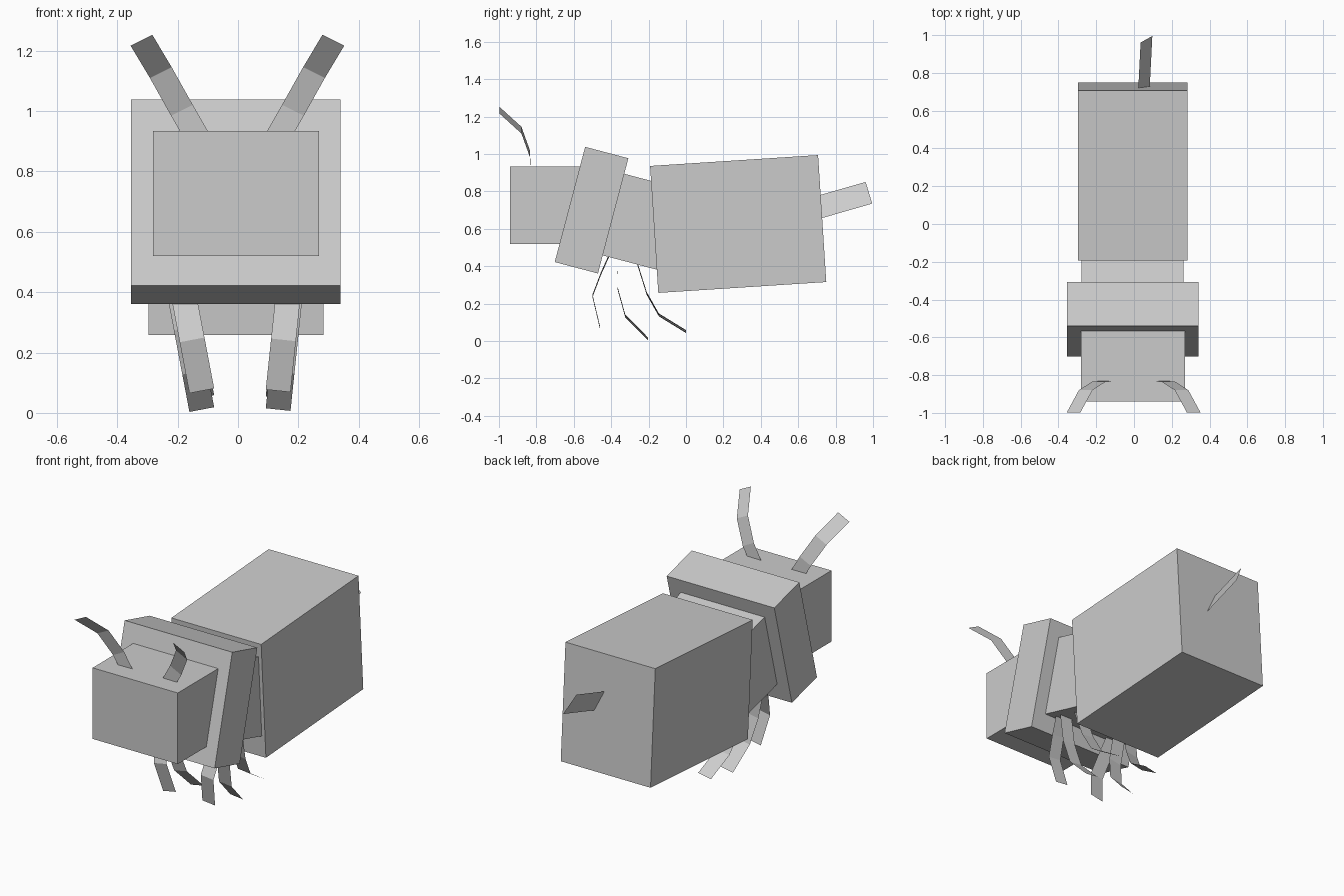
import bpy
from math import radians
from mathutils import Vector

if "Cube" in bpy.data.objects:
    bpy.data.objects.remove(bpy.data.objects["Cube"])


def block(name, centre, size, tilt=0):
    """Box tilted about the x axis."""
    bpy.ops.mesh.primitive_cube_add(size=1, location=centre, rotation=(radians(tilt), 0, 0))
    ob = bpy.context.object
    ob.name = name
    ob.scale = size
    return ob


def ribbon(name, path, across):
    """Flat bent strip: path points are widened both ways by the across vector."""
    verts = []
    for p in path:
        verts += [Vector(p) - across, Vector(p) + across]
    faces = [(2 * i, 2 * i + 1, 2 * i + 3, 2 * i + 2) for i in range(len(path) - 1)]
    me = bpy.data.meshes.new(name)
    me.from_pydata(verts, [], faces)
    ob = bpy.data.objects.new(name, me)
    bpy.context.collection.objects.link(ob)
    return ob


# Body blocks
block("head", (-0.006, -0.72, 0.727), (0.55, 0.44, 0.415))
block("collar", (-0.007, -0.505, 0.70), (0.695, 0.239, 0.637), -14.8)
block("thorax", (-0.007, -0.25, 0.64), (0.54, 0.36, 0.451), -14.8)
block("abdomen", (-0.006, 0.279, 0.626), (0.58, 0.90, 0.68), 3.7)

# Stinger: a slanted flat blade
ribbon("stinger", [(0.052, 0.70, 0.713), (0.066, 0.978, 0.793)], Vector((0.031, 0.0175, -0.058)))

# Antennae bending outward and forward
for side, label in ((-1, "left"), (1, "right")):
    path = [(0.128, -0.83, 0.905), (0.184, -0.835, 1.003),
            (0.254, -0.88, 1.128), (0.318, -0.998, 1.235)]
    ribbon(label + "_antenna", [(side * x - 0.002, y, z) for x, y, z in path],
           Vector((0.036, 0, -side * 0.018)))

# Legs: side profiles (y, z); each side leans inward by its own slope
legs = {
    "front": [(-0.41, 0.46), (-0.455, 0.36), (-0.50, 0.242), (-0.46, 0.073)],
    "middle": [(-0.37, 0.45), (-0.365, 0.28), (-0.325, 0.135), (-0.203, 0.011)],
    "rear": [(-0.265, 0.43), (-0.21, 0.255), (-0.145, 0.14), (0.0, 0.051)],
}
for label, foot_x, slope in (("left", -0.12, -0.19), ("right", 0.133, 0.105)):
    for pos, prof in legs.items():
        foot_z = prof[-1][1]
        path = [(foot_x + slope * (z - foot_z), y, z) for y, z in prof]
        ribbon(f"{pos}_{label}_leg", path, Vector((0.041, 0, -0.041 * slope)))
